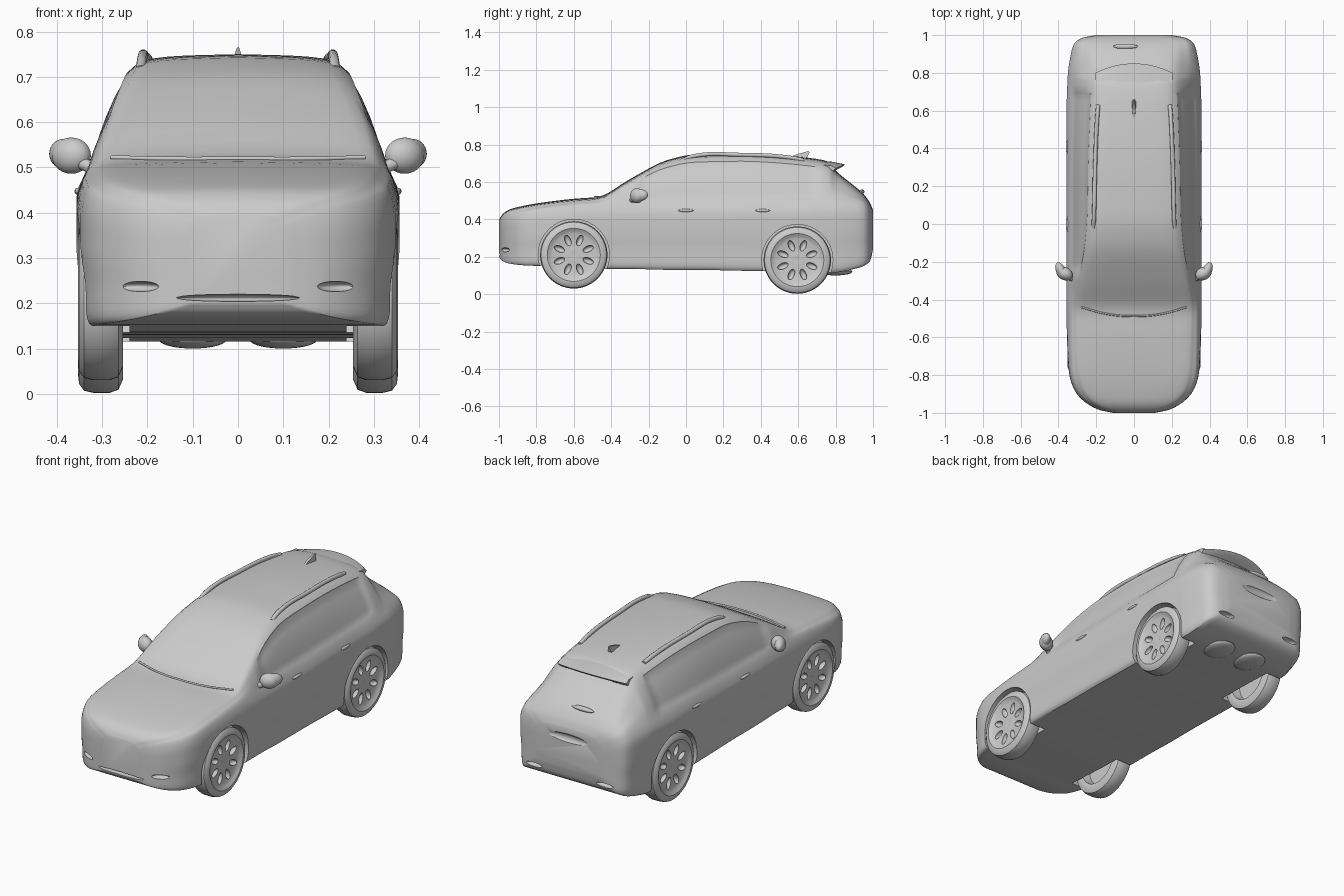
import bpy, bmesh, math
from mathutils import Vector, Matrix

cube = bpy.data.objects.get("Cube")
if cube:
    bpy.data.objects.remove(cube, do_unlink=True)

grey = bpy.data.materials.new("plain grey")
grey.use_nodes = True
grey.diffuse_color = (0.6, 0.6, 0.6, 1)
grey.node_tree.nodes["Principled BSDF"].inputs["Base Color"].default_value = (0.6, 0.6, 0.6, 1)


def finish(name, bm, angle=35):
    bmesh.ops.remove_doubles(bm, verts=bm.verts, dist=1e-5)
    bmesh.ops.recalc_face_normals(bm, faces=bm.faces)
    mesh = bpy.data.meshes.new(name)
    bm.to_mesh(mesh)
    bm.free()
    ob = bpy.data.objects.new(name, mesh)
    bpy.context.collection.objects.link(ob)
    mesh.materials.append(grey)
    smooth(ob, angle)
    return ob


def smooth(ob, angle=35):
    bpy.ops.object.select_all(action='DESELECT')
    ob.select_set(True)
    bpy.context.view_layer.objects.active = ob
    bpy.ops.object.shade_smooth_by_angle(angle=math.radians(angle))


def cut(ob, cutters):
    for c in cutters:
        c.hide_render = True
        mod = ob.modifiers.new("cut", 'BOOLEAN')
        mod.object, mod.solver = c, 'EXACT'
        bpy.context.view_layer.objects.active = ob
        bpy.ops.object.modifier_apply(modifier=mod.name)
        bpy.data.objects.remove(c, do_unlink=True)
    smooth(ob)


def ball(name, loc, size, rot=(0, 0, 0)):
    bm = bmesh.new()
    bmesh.ops.create_uvsphere(bm, u_segments=24, v_segments=14, radius=1)
    turn = Matrix.Rotation(rot[2], 4, 'Z') @ Matrix.Rotation(rot[1], 4, 'Y') @ Matrix.Rotation(rot[0], 4, 'X')
    bm.transform(Matrix.Translation(loc) @ turn @ Matrix.Diagonal((*size, 1)))
    return finish(name, bm)


def drum(name, loc, radius, depth):
    bm = bmesh.new()
    bmesh.ops.create_cone(bm, cap_ends=True, segments=64, radius1=radius, radius2=radius, depth=depth)
    bm.transform(Matrix.Translation(loc) @ Matrix.Rotation(math.pi / 2, 4, 'Y'))
    return finish(name, bm)


def tube(name, points, radius):
    curve = bpy.data.curves.new(name, 'CURVE')
    curve.dimensions = '3D'
    curve.bevel_depth, curve.bevel_resolution, curve.use_fill_caps = radius, 3, True
    line = curve.splines.new('BEZIER')
    line.bezier_points.add(len(points) - 1)
    for bp, p in zip(line.bezier_points, points):
        bp.co = p
        bp.handle_left_type = bp.handle_right_type = 'AUTO'
    curve.materials.append(grey)
    ob = bpy.data.objects.new(name, curve)
    bpy.context.collection.objects.link(ob)


def spline(keys, steps):
    # smooth path through vectors of any length, with non-overshooting tangents
    out = []
    n = len(keys)

    def slope(i, k):
        if i in (0, n - 1):
            return 0.0 if n < 3 else (keys[min(i + 1, n - 1)][k] - keys[max(i - 1, 0)][k])
        a, b = keys[i][k] - keys[i - 1][k], keys[i + 1][k] - keys[i][k]
        return 0.0 if a * b <= 0 else 2 * a * b / (a + b)
    for i in range(n - 1):
        for s in range(steps):
            t = s / steps
            h = (2*t**3 - 3*t**2 + 1, t**3 - 2*t**2 + t, 3*t**2 - 2*t**3, t**3 - t**2)
            out.append([h[0] * keys[i][k] + h[1] * slope(i, k) + h[2] * keys[i + 1][k]
                        + h[3] * slope(i + 1, k) for k in range(len(keys[0]))])
    return out + [list(keys[-1])]


# Body stations: y, sill z, half width, belt z, belt half width, roof edge z, its half width, top z
stations = [
    (-1.0, .20, .11, .37, .10, .39, .07, .395), (-.985, .18, .18, .39, .165, .415, .13, .422),
    (-.95, .165, .25, .415, .235, .44, .20, .45), (-.88, .155, .315, .435, .30, .46, .26, .47),
    (-.78, .15, .345, .455, .33, .478, .285, .488), (-.6, .14, .355, .475, .335, .497, .295, .51),
    (-.47, .135, .357, .485, .335, .507, .30, .52), (-.3, .135, .357, .495, .333, .60, .275, .615),
    (-.1, .13, .357, .50, .33, .70, .235, .717), (.05, .13, .357, .50, .33, .73, .22, .746),
    (.3, .125, .357, .505, .33, .735, .215, .75), (.6, .12, .357, .51, .325, .715, .205, .735),
    (.76, .115, .352, .515, .318, .685, .20, .708), (.80, .115, .35, .515, .314, .64, .20, .66),
    (.95, .15, .32, .49, .29, .515, .23, .535), (.985, .18, .275, .455, .25, .475, .20, .485),
    (1.0, .24, .2, .42, .18, .44, .15, .45)]
ROWS = 3


def section(y, zb, w, zs, ws, zr, wr, zt):
    h, g = zs - zb, zr - zs
    half = [(0, zb), (.5 * w, zb), (.93 * w, zb), (.975 * w, zb + .1 * h), (.98 * w, zb + .3 * h),
            (w, zb + .55 * h), (w, zb + .8 * h), (ws, zs), ((ws + wr) / 2 + .08 * g, zs + .5 * g),
            (wr, zr), (.6 * wr, zr + .75 * (zt - zr)), (0, zt)]
    pts = spline(half, ROWS)
    return [Vector((x, y, z)) for x, z in pts] + [Vector((-x, y, z)) for x, z in pts[-2:0:-1]]


bm = bmesh.new()
rings = [[bm.verts.new(p) for p in section(*s)] for s in spline(stations, 4)]
count = len(rings[0])
windows = {1: [], -1: []}
for a, b in zip(rings, rings[1:]):
    for j in range(count):
        k = (j + 1) % count
        face = bm.faces.new((a[j], a[k], b[k], b[j]))
        c = face.calc_center_median()
        row = j if c.x > 0 else count - 1 - j
        if 7 * ROWS <= row < 9 * ROWS - 1 and -.25 < c.y < .7:
            windows[1 if c.x > 0 else -1].append(face)
bm.faces.new(rings[0])
bm.faces.new(rings[-1])
bmesh.ops.recalc_face_normals(bm, faces=bm.faces)
for faces in windows.values():
    bmesh.ops.inset_region(bm, faces=faces, thickness=.006, depth=-.003, use_even_offset=True)
body = finish("body", bm)

# Wheel wells, bumper openings and tailgate recess
axles = {"front": (-.6, .21), "rear": (.595, .182)}
cutters = []
for y, z in axles.values():
    for side in (1, -1):
        cutters.append(drum("well_cutter", (side * .34, y, z), .19, .2))
cutters.append(ball("intake_cutter", (0, -1.0, .212), (.14, .025, .008)))
cutters.append(ball("tailgate_cutter", (0, 1.01, .40), (.13, .022, .025)))
for side in (1, -1):
    cutters.append(ball("fog_cutter", (side * .22, -.975, .237), (.05, .028, .012), (0, 0, side * .5)))
    cutters.append(ball("vent_cutter", (side * .21, .995, .20), (.05, .03, .012)))
cut(body, cutters)

# Wheels: lathed tyre and rim, with eight slots cut between the spokes
profile = [(.028, 0), (.034, .015), (.030, .035), (.034, .115), (.040, .128), (.049, .142), (.047, .16),
           (.036, .175), (.015, .18), (-.02, .18), (-.04, .173), (-.05, .15), (-.045, .125), (0, .115), (0, 0)]
for name, (y, z) in axles.items():
    for side in (1, -1):
        bm = bmesh.new()
        verts = [bm.verts.new((side * x, 0, r)) for x, r in profile]
        edges = [bm.edges.new(e) for e in zip(verts, verts[1:])]
        bmesh.ops.spin(bm, geom=verts + edges, cent=(0, 0, 0), axis=(1, 0, 0), angle=math.tau, steps=56)
        bm.transform(Matrix.Translation((side * .304, y, z)))
        wheel = finish(f"{name}_{'left' if side > 0 else 'right'}_wheel", bm)
        slots = []
        for i in range(8):
            t = math.tau * (i + .5) / 8
            slots.append(ball("slot_cutter", (side * .336, y + .083 * math.sin(t), z + .083 * math.cos(t)),
                              (.022, .016, .03), (-t, 0, 0)))
        cut(wheel, slots)

for side, label in ((1, "left"), (-1, "right")):
    # Door mirror, swept back at its outer end
    ball(f"{label}_mirror", (side * .368, -.262, .526), (.046, .034, .04), (0, 0, side * .5))
    ball(f"{label}_mirror_cap", (side * .385, -.25, .53), (.026, .05, .033), (0, 0, side * -.45))
    tube(f"{label}_mirror_stalk", [(side * .325, -.29, .50), (side * .35, -.28, .512)], .014)
    # Roof rail
    tube(f"{label}_roof_rail", [(side * .215, -.02, .715), (side * .212, .04, .738), (side * .206, .3, .745),
                                (side * .196, .55, .731), (side * .19, .63, .715)], .011)
    # Door handles and exhaust trim
    for i, y in enumerate((.0, .41)):
        ball(f"{label}_door_handle_{i}", (side * .353, y, .447), (.008, .04, .008))
    ball(f"{label}_exhaust", (side * .21, .958, .178), (.045, .025, .012))
    # Underside lobe beneath the rear bumper
    ball(f"{label}_rear_lobe", (side * .1, .8, .12), (.075, .09, .02))

# Tailgate spoiler: curved wedge
bm = bmesh.new()
ribs = []
for i in range(17):
    u = i / 8 - 1
    x, drop = .205 * u, .022 * u * u
    ribs.append([bm.verts.new(p) for p in ((x, .70, .716 - drop), (x, .78, .708 - drop),
                 (x, .85 - .05 * u * u, .694 - drop), (x, .835 - .05 * u * u, .68 - drop),
                 (x, .77, .655 - drop))])
for a, b in zip(ribs, ribs[1:]):
    for j in range(5):
        bm.faces.new((a[j], a[j - 1], b[j - 1], b[j]))
bm.faces.new(ribs[0])
bm.faces.new(ribs[-1])
finish("spoiler", bm)

# Aerial fin, leaning backwards
bm = bmesh.new()
sides = [[bm.verts.new((x * t, y, z)) for y, z, t in ((.54, .728, .3), (.60, .75, .6), (.655, .765, .2),
          (.66, .758, .3), (.645, .725, 1))] for x in (.012, -.012)]
for loop in sides:
    bm.faces.new(loop)
for j in range(5):
    bm.faces.new((sides[0][j], sides[0][j - 1], sides[1][j - 1], sides[1][j]))
finish("aerial_fin", bm, 60)

# Rear wiper and cowl seal at the foot of the windscreen
ball("rear_wiper", (-.045, .94, .548), (.065, .014, .012))
tube("cowl_seal", [(-.28, -.44, .522), (-.15, -.475, .519), (0, -.488, .519), (.15, -.475, .519),
                   (.28, -.44, .522)], .005)
